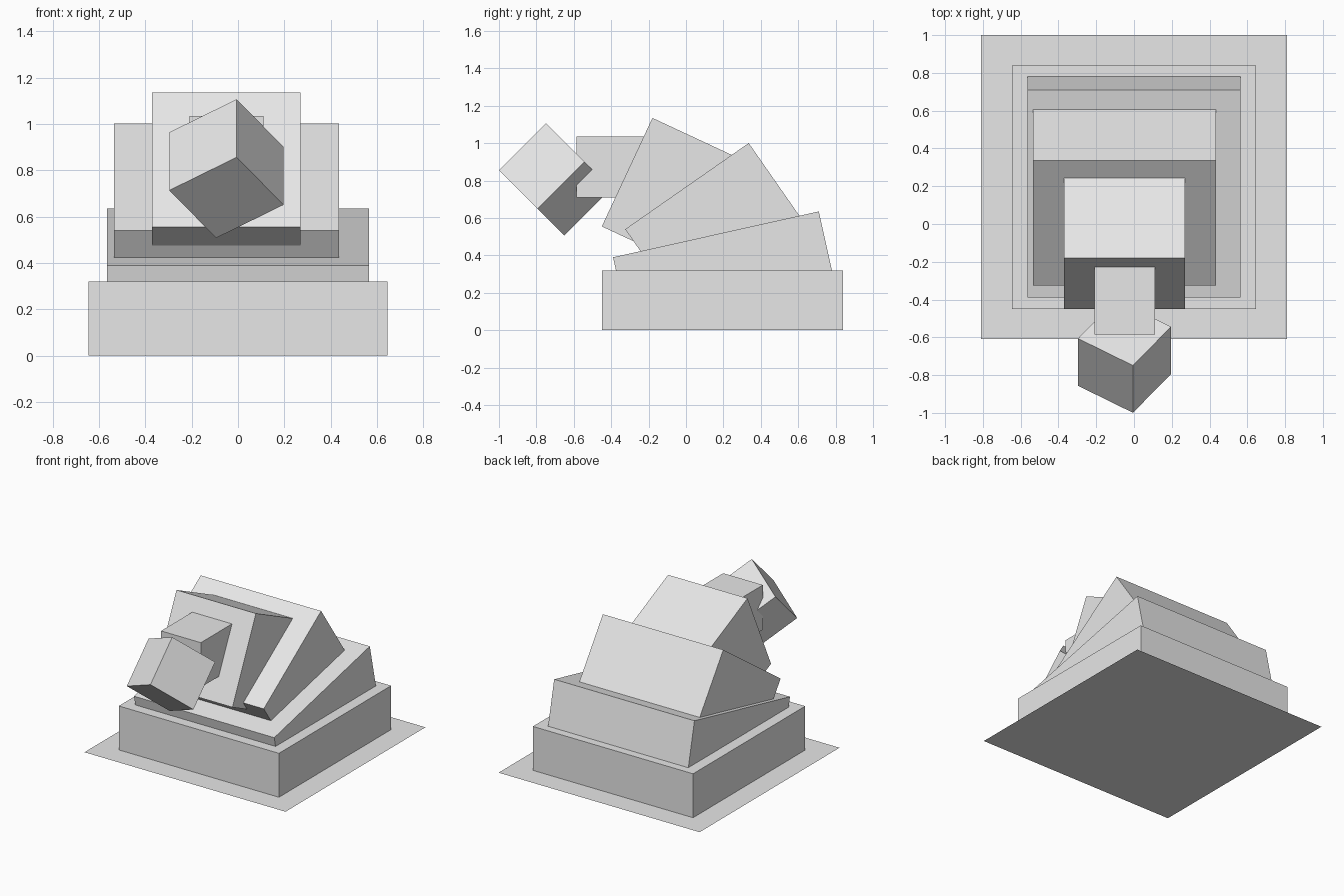
import bpy
import math
from mathutils import Matrix, Vector

cube = bpy.data.objects.get("Cube")
if cube:
    bpy.data.objects.remove(cube, do_unlink=True)

# One plain colour throughout
grey = bpy.data.materials.new("light_grey")
grey.use_nodes = True
grey.diffuse_color = (0.8, 0.8, 0.8, 1)
grey.node_tree.nodes["Principled BSDF"].inputs["Base Color"].default_value = (0.8, 0.8, 0.8, 1)


def finish(name):
    obj = bpy.context.object
    obj.name = name
    obj.data.materials.append(grey)
    return obj


def box(name, size, centre, rotation=Matrix.Identity(4)):
    """Box with its size applied to the mesh, then turned and placed."""
    bpy.ops.mesh.primitive_cube_add(size=1)
    obj = finish(name)
    obj.data.transform(Matrix.Diagonal((*size, 1)))
    obj.matrix_world = Matrix.Translation(centre) @ rotation
    return obj


def tilted_box(name, x, width, front_top, length, depth, degrees):
    """Box tipped up about its upper front edge, given as (y, z)."""
    turn = Matrix.Rotation(math.radians(degrees), 4, "X")
    centre = Vector((x, *front_top)) + turn @ Vector((0, length / 2, -depth / 2))
    box(name, (width, length, depth), centre, turn)


# Ground sheet
bpy.ops.mesh.primitive_plane_add(size=1)
ground = finish("ground_sheet")
ground.data.transform(Matrix.Diagonal((1.62, 1.61, 1, 1)))
ground.location = (0, 0.195, 0)

# Plinth and the fan of tipped blocks rising from it
box("base_block", (1.29, 1.29, 0.32), (0, 0.195, 0.16))
tilted_box("lower_body", 0, 1.13, (-0.39, 0.39), 1.127, 0.33, 12.56)
tilted_box("middle_body", -0.05, 0.97, (-0.325, 0.54), 0.805, 0.49, 34.9)
tilted_box("upper_body", -0.05, 0.64, (-0.45, 0.555), 0.64, 0.5, 65)

# Neck and the head turned onto one corner
box("neck", (0.32, 0.42, 0.325), (-0.05, -0.375, 0.872))
head_turn = Matrix.Rotation(math.radians(-45), 4, "X") @ Matrix.Rotation(math.radians(55.2), 4, "Z")
box("head", (0.354, 0.354, 0.354), (-0.05, -0.7, 0.807), head_turn)
